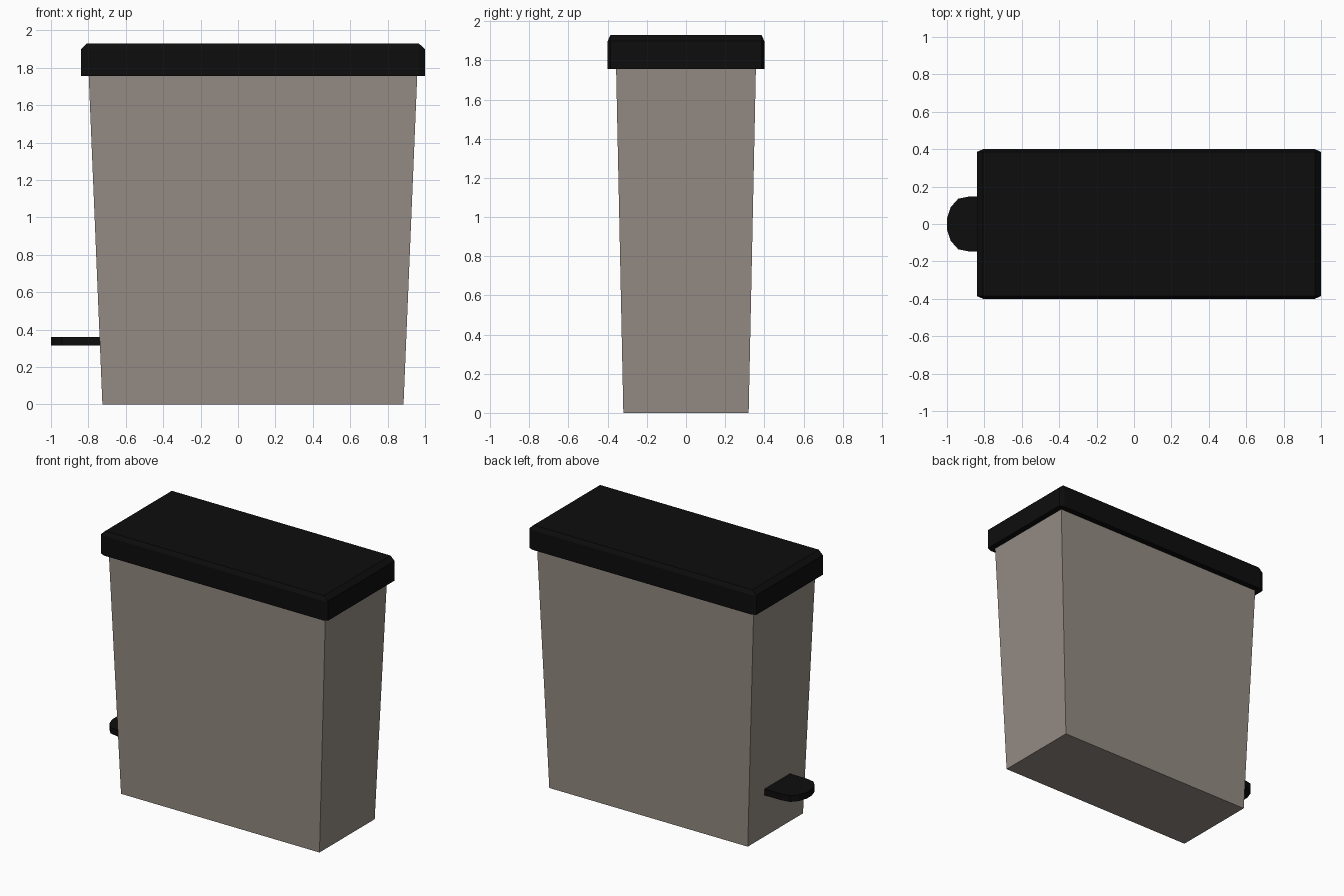
import bpy, bmesh

if "Cube" in bpy.data.objects:
    bpy.data.objects.remove(bpy.data.objects["Cube"])


def material(name, rgb):
    m = bpy.data.materials.new(name)
    m.diffuse_color = (*rgb, 1)
    m.use_nodes = True
    m.node_tree.nodes["Principled BSDF"].inputs["Base Color"].default_value = m.diffuse_color
    return m


def finish(bm, name, mat):
    bmesh.ops.recalc_face_normals(bm, faces=bm.faces)
    mesh = bpy.data.meshes.new(name)
    bm.to_mesh(mesh)
    bm.free()
    mesh.materials.append(mat)
    obj = bpy.data.objects.new(name, mesh)
    bpy.context.collection.objects.link(obj)
    return obj


taupe = material("taupe_plastic", (0.30, 0.26, 0.23))
black = material("black_plastic", (0.004, 0.004, 0.004))
CX = 0.08  # the bin sits off-centre to leave room for the pedal

# Tapered body, running slightly up into the lid
bm = bmesh.new()
bmesh.ops.create_cube(bm, size=1)
for v in bm.verts:
    top = v.co.z > 0
    sx, sy = (1.757, 0.714) if top else (1.61, 0.64)
    v.co = (CX + v.co.x * sx, v.co.y * sy, 1.765 if top else 0)
finish(bm, "bin_body", taupe)

# Lid: chamfered on the top and upright edges, then stretched
bm = bmesh.new()
bmesh.ops.create_cube(bm, size=1)
bmesh.ops.scale(bm, vec=(1, 1, 0.1), verts=bm.verts)
edges = [e for e in bm.edges if any(v.co.z > 0 for v in e.verts)]
bmesh.ops.bevel(bm, geom=edges, offset=0.018, segments=1, affect='EDGES')
bmesh.ops.scale(bm, vec=(1.84, 0.8, 1.75), verts=bm.verts)
bmesh.ops.translate(bm, vec=(CX, 0, 1.8425), verts=bm.verts)
finish(bm, "lid", black)

# Rounded foot pedal on the left side, mirrored half outline
half = [(-0.70, 0.148), (-0.875, 0.148), (-0.94, 0.135), (-0.98, 0.09), (-1.0, 0.03)]
outline = half + [(x, -y) for x, y in reversed(half)]
bm = bmesh.new()
face = bm.faces.new([bm.verts.new((x, y, 0.315)) for x, y in outline])
ext = bmesh.ops.extrude_face_region(bm, geom=[face], use_keep_orig=True)
bmesh.ops.translate(bm, vec=(0, 0, 0.046),
                    verts=[g for g in ext["geom"] if isinstance(g, bmesh.types.BMVert)])
finish(bm, "foot_pedal", black)
